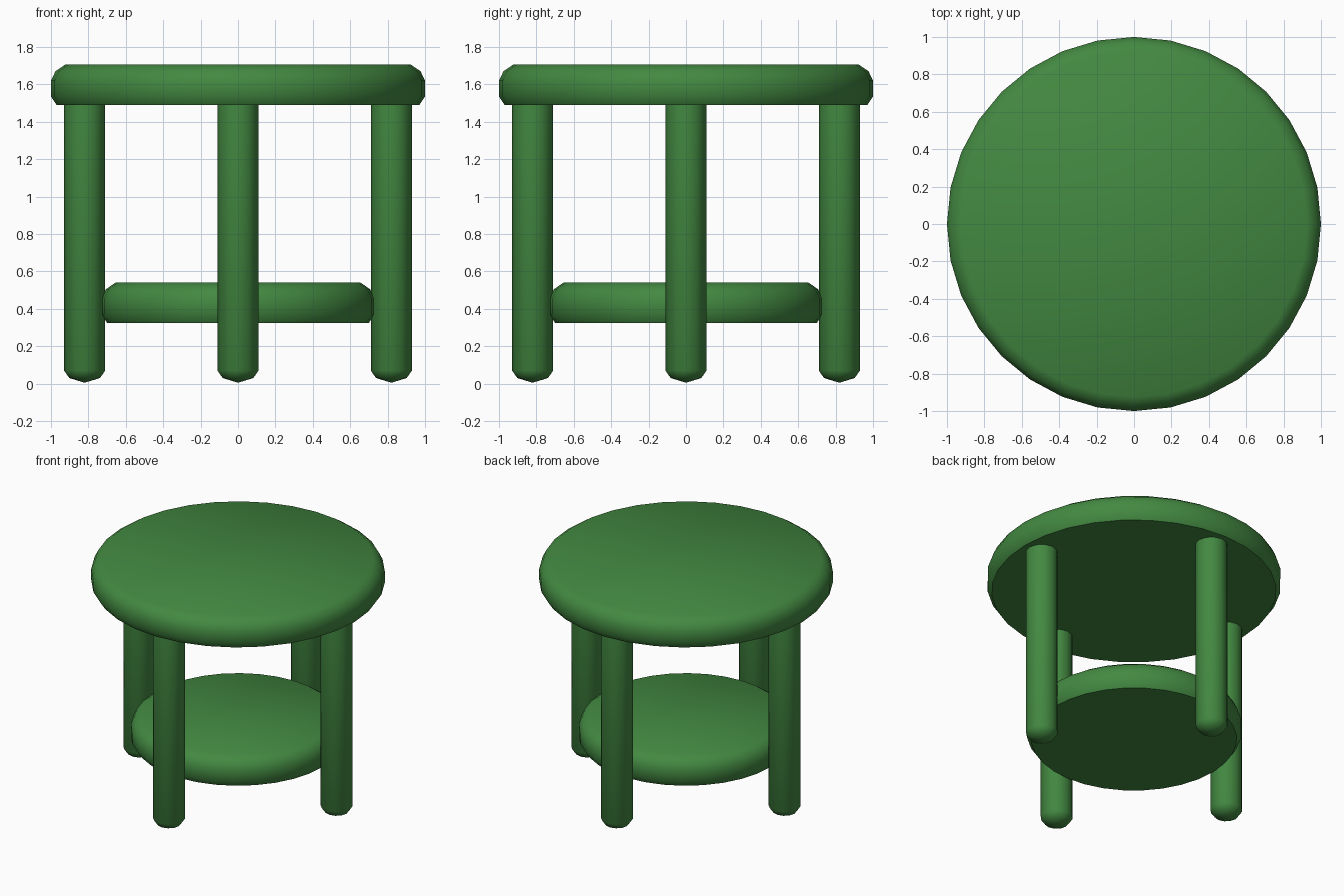
import bpy, bmesh, math

if "Cube" in bpy.data.objects:
    bpy.data.objects.remove(bpy.data.objects["Cube"])

green = bpy.data.materials.new("green paint")
green.diffuse_color = (0.056, 0.250, 0.053, 1)
green.use_nodes = True
green.node_tree.nodes["Principled BSDF"].inputs["Base Color"].default_value = green.diffuse_color


def lathe(name, profile, sides, x=0, y=0, z=0):
    """Spin a bottom-to-top (radius, height) profile around a vertical axis."""
    bm = bmesh.new()
    rings = []
    for r, h in profile:
        if r == 0:
            rings.append([bm.verts.new((0, 0, h))] * sides)
        else:
            rings.append([bm.verts.new((r * math.cos(2 * math.pi * i / sides),
                                        r * math.sin(2 * math.pi * i / sides), h))
                          for i in range(sides)])
    for a, b in zip(rings, rings[1:]):
        for i in range(sides):
            j = (i + 1) % sides
            bm.faces.new(dict.fromkeys((a[i], a[j], b[j], b[i])))
    # Flat caps on open ends
    if profile[0][0]:
        bm.faces.new(rings[0][::-1])
    if profile[-1][0]:
        bm.faces.new(rings[-1])
    bmesh.ops.recalc_face_normals(bm, faces=bm.faces)
    mesh = bpy.data.meshes.new(name)
    bm.to_mesh(mesh)
    bm.free()
    mesh.materials.append(green)
    obj = bpy.data.objects.new(name, mesh)
    obj.location = (x, y, z)
    bpy.context.collection.objects.link(obj)
    bpy.ops.object.select_all(action='DESELECT')
    obj.select_set(True)
    bpy.context.view_layer.objects.active = obj
    bpy.ops.object.shade_smooth_by_angle(angle=math.radians(50))
    return obj


def slab(name, radius, z):
    """Round board with a softly rounded rim and a flat underside."""
    rim = [(0.03, 0.0), (0.0, 0.045), (0.0, 0.13), (0.024, 0.18), (0.075, 0.215)]
    lathe(name, [(radius - inset, h) for inset, h in rim], 32, z=z)


# Table top and lower shelf
slab("table_top", 1.0, 1.49)
slab("lower_shelf", 0.73, 0.325)

# Four round legs with domed feet, reaching just into the top
leg_profile = [(0, 0.005), (0.082, 0.03), (0.11, 0.07), (0.11, 1.50)]
for name, x, y in (("right_leg", 0.82, 0), ("left_leg", -0.82, 0),
                   ("back_leg", 0, 0.82), ("front_leg", 0, -0.82)):
    lathe(name, leg_profile, 12, x, y)
